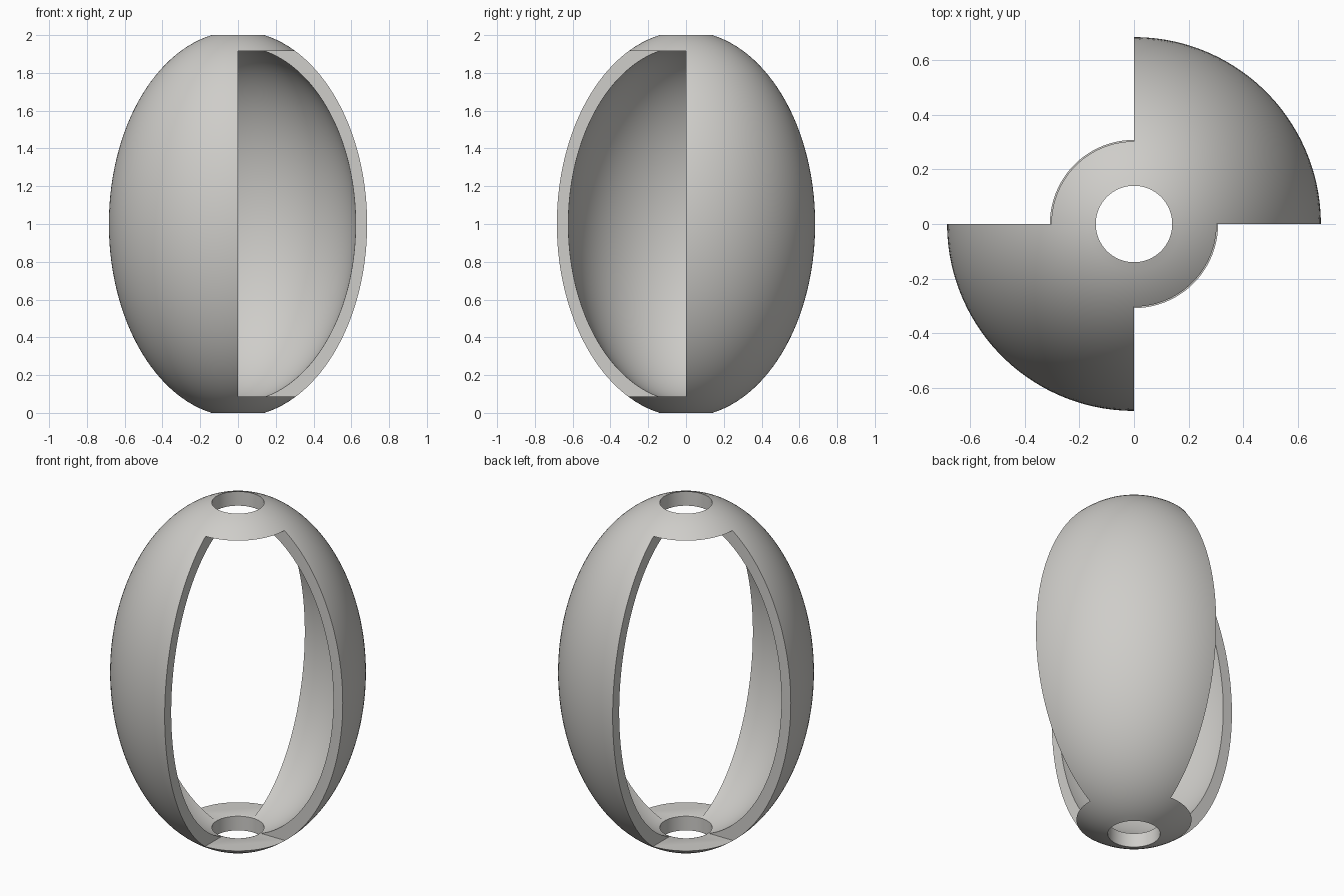
import bpy, bmesh, math
from mathutils import Matrix, Vector

if "Cube" in bpy.data.objects:
    bpy.data.objects.remove(bpy.data.objects["Cube"])

HOLE = 0.14                      # radius of the hole through both ends
OUTER, INNER = (0.684, 1.0216), (0.623, 0.94)   # half width, half height
OPEN_LOW, OPEN_HIGH = 0.088, 1.916
SEGMENTS, RINGS = 128, 56

shell_mat = bpy.data.materials.new("warm light grey")
shell_mat.diffuse_color = (0.62, 0.61, 0.585, 1)
shell_mat.use_nodes = True
shell_mat.node_tree.nodes["Principled BSDF"].inputs["Base Color"].default_value = shell_mat.diffuse_color


def arc(size, steps):
    """Half ellipse from the bottom hole rim to the top hole rim."""
    a, c = size
    end = math.acos(HOLE / a)
    return [(a * math.cos(t), 1 + c * math.sin(t))
            for t in (-end + 2 * end * i / steps for i in range(steps + 1))]


def make_object(name, bm):
    bmesh.ops.recalc_face_normals(bm, faces=bm.faces)
    mesh = bpy.data.meshes.new(name)
    bm.to_mesh(mesh)
    bm.free()
    obj = bpy.data.objects.new(name, mesh)
    bpy.context.collection.objects.link(obj)
    return obj


# Hollow egg shell: closed wall profile revolved around z
profile = arc(OUTER, RINGS) + arc(INNER, RINGS)[::-1]
bm = bmesh.new()
rows = []
for s in range(SEGMENTS):
    ang = 2 * math.pi * (s + 0.5) / SEGMENTS
    rows.append([bm.verts.new((r * math.cos(ang), r * math.sin(ang), z))
                 for r, z in profile])
n = len(profile)
for s in range(SEGMENTS):
    a, b = rows[s], rows[(s + 1) % SEGMENTS]
    for i in range(n):
        j = (i + 1) % n
        bm.faces.new((a[i], b[i], b[j], a[j]))
shell = make_object("egg_shell", bm)
shell.data.materials.append(shell_mat)

# Two opposite quarter openings
bm = bmesh.new()
height = OPEN_HIGH - OPEN_LOW
for side in (1, -1):
    centre = Vector((side * 0.5, -side * 0.5, (OPEN_LOW + OPEN_HIGH) / 2))
    bmesh.ops.create_cube(bm, size=1, matrix=Matrix.Translation(centre)
                          @ Matrix.Diagonal((1, 1, height, 1)))
cutter = make_object("opening_cutter", bm)
cutter.hide_render = True

cut = shell.modifiers.new("openings", 'BOOLEAN')
cut.operation = 'DIFFERENCE'
cut.solver = 'EXACT'
cut.use_self = True
cut.object = cutter
bpy.context.view_layer.objects.active = shell
shell.select_set(True)
bpy.ops.object.modifier_apply(modifier=cut.name)
bpy.data.objects.remove(cutter)

# Smooth curved walls with crisp cut edges
bpy.ops.object.shade_smooth_by_angle(angle=math.radians(25))
